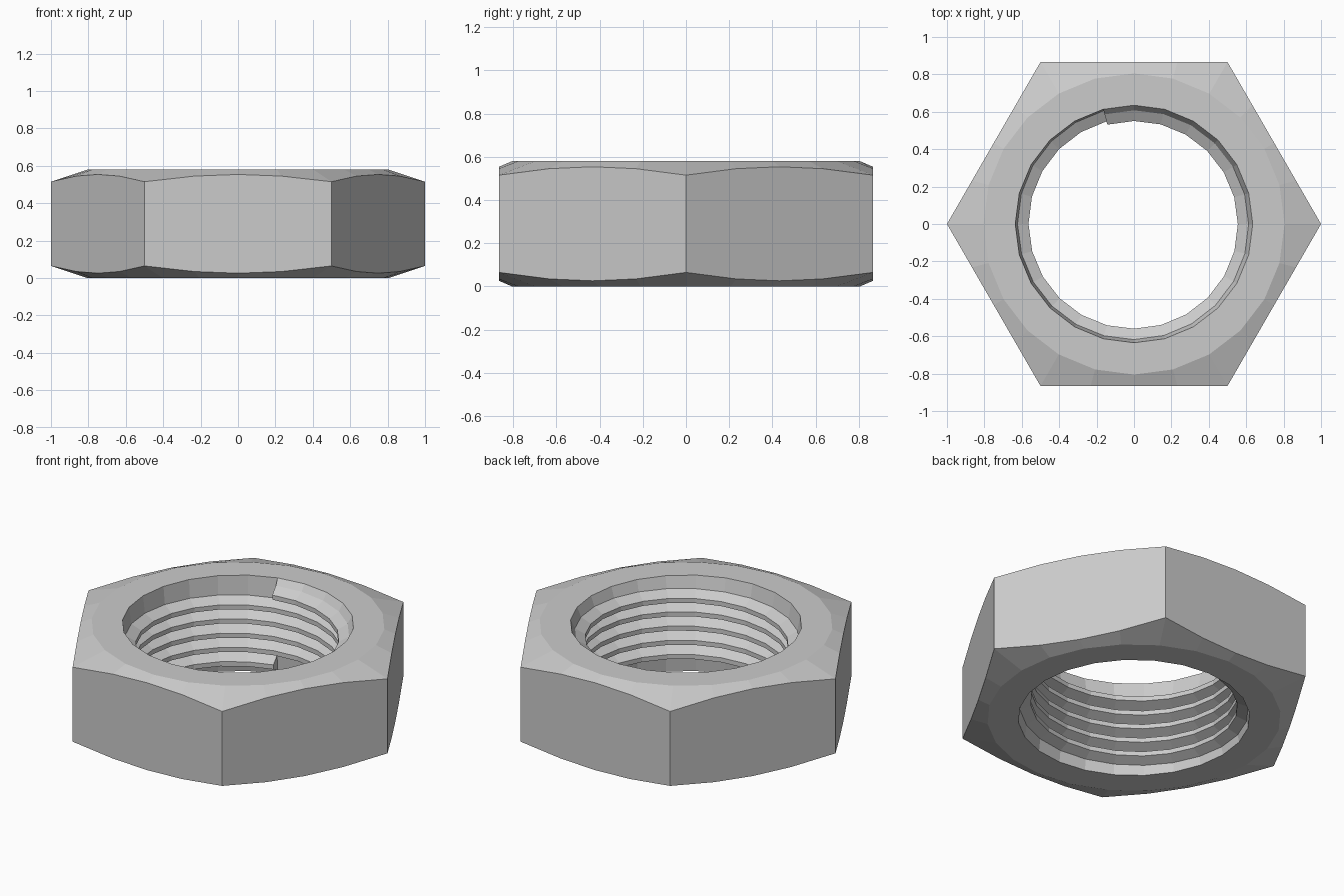
import bpy, bmesh
from math import cos, sin, pi, sqrt

if "Cube" in bpy.data.objects:
    bpy.data.objects.remove(bpy.data.objects["Cube"])

N = 24            # sides around the nut
H = 0.58          # total height
TURNS = 5
PITCH = 0.086
Z0 = 0.03         # lowest thread root
START = 7         # angular step where the thread begins and ends

bm = bmesh.new()


def point(r, k, z):
    a = 2 * pi * k / N
    return bm.verts.new((r * cos(a), r * sin(a), z))


def hex_radius(k):
    a = (2 * pi * k / N) % (pi / 3) - pi / 6
    return sqrt(3) / 2 / cos(a)


def bridge(a, b):
    for i in range(len(a) - 1):
        bm.faces.new((a[i], a[i + 1], b[i + 1], b[i]))


# Outer shell: rim, flat ring, conical chamfer, hexagonal wall
ks = [START + i for i in range(N)]
rings = []
for top in (False, True):
    z = lambda d: H - d if top else d
    hole = [point(0.635, k, z(0)) for k in ks]
    flat = [point(0.805, k, z(0)) for k in ks]
    edge = [point(hex_radius(k), k, z(0.026 + 0.29 * (hex_radius(k) - 0.866))) for k in ks]
    for ring in (hole, flat, edge):
        ring.append(ring[0])
    rings += [hole, flat, edge] if not top else [edge, flat, hole]
for a, b in zip(rings, rings[1:]):
    bridge(a, b)
bottom_rim, top_rim = rings[0], rings[-1]

# Helical thread: root, lower crest, upper crest for each step
total = TURNS * N
root, low, high = [], [], []
for i in range(total + N + 1):
    z = Z0 + PITCH * i / N
    t = max(0, i - total) / N
    root.append(point(0.627 - 0.02 * t, START + i, z))
    if i <= total:
        s = max(0, i - (total - N)) / N
        low.append(point(0.568 - 0.018 * s, START + i, z + 0.3 * PITCH))
        high.append(point(0.568 - 0.018 * s, START + i, z + 0.62 * PITCH))
bridge(root[:total + 1], low)
bridge(low, high)
bridge(high, root[N:])

# Plain walls between rims and thread, with the step at each thread end
bridge(bottom_rim, root[:N + 1])
bridge(root[total:], top_rim)
bm.faces.new((root[0], low[0], high[0], root[N]))
bm.faces.new((root[total], low[total], high[total], root[total + N]))
bm.faces.new((bottom_rim[0], root[0], root[N]))
bm.faces.new((top_rim[0], root[total], root[total + N]))

bmesh.ops.recalc_face_normals(bm, faces=bm.faces)
mesh = bpy.data.meshes.new("hex_nut")
bm.to_mesh(mesh)
bm.free()
bpy.context.collection.objects.link(bpy.data.objects.new("hex_nut", mesh))
